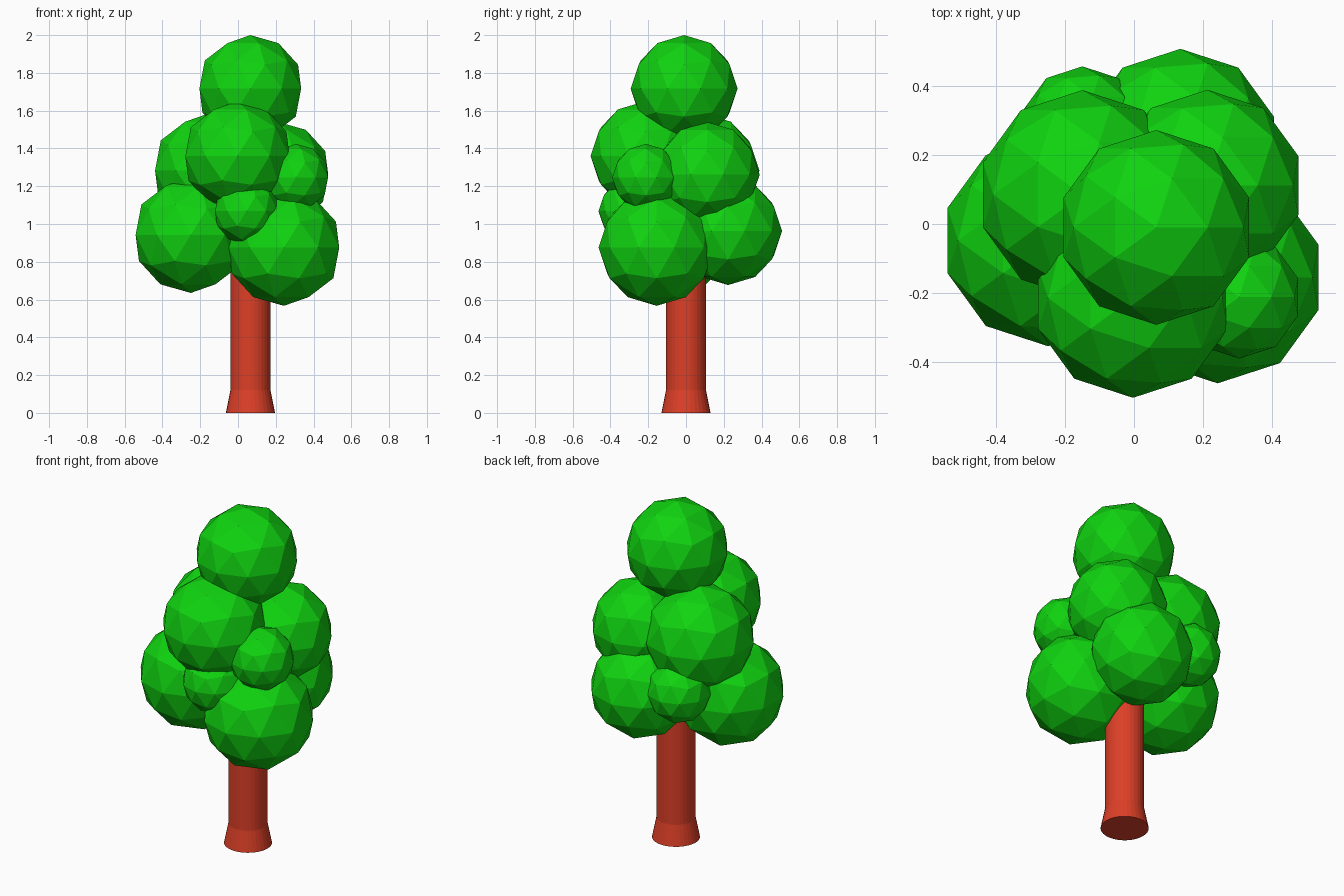
import bpy
import bmesh
from mathutils import Matrix

if "Cube" in bpy.data.objects:
    bpy.data.objects.remove(bpy.data.objects["Cube"])


def make_material(name, color):
    mat = bpy.data.materials.new(name)
    mat.diffuse_color = color
    mat.use_nodes = True
    mat.node_tree.nodes["Principled BSDF"].inputs["Base Color"].default_value = mat.diffuse_color
    return mat


def add_object(name, bm, mat, location):
    mesh = bpy.data.meshes.new(name)
    bm.to_mesh(mesh)
    bm.free()
    mesh.materials.append(mat)
    obj = bpy.data.objects.new(name, mesh)
    obj.location = location
    bpy.context.collection.objects.link(obj)
    return obj


bark = make_material("bark", (0.72, 0.05, 0.02, 1))
leaves = make_material("leaves", (0.005, 0.65, 0.005, 1))

# Trunk: 32-sided cylinder with a flared foot
FOOT_R, TRUNK_R, FOOT_H, TRUNK_H = 0.13, 0.106, 0.12, 1.3
bm = bmesh.new()
bmesh.ops.create_cone(bm, cap_ends=True, segments=32, radius1=FOOT_R,
                      radius2=TRUNK_R, depth=FOOT_H,
                      matrix=Matrix.Translation((0, 0, FOOT_H / 2)))
top = max(bm.faces, key=lambda f: f.calc_center_median().z)
extruded = bmesh.ops.extrude_discrete_faces(bm, faces=[top])["faces"][0]
bmesh.ops.translate(bm, verts=extruded.verts, vec=(0, 0, TRUNK_H - FOOT_H))
bmesh.ops.recalc_face_normals(bm, faces=bm.faces)
add_object("trunk", bm, bark, (0.066, 0, 0))

# Foliage: overlapping low-poly balls (x, y, z, radius)
foliage = {
    "foliage_top": (0.065, -0.01, 1.717, 0.283),
    "foliage_upper_front": (-0.003, -0.215, 1.36, 0.29),
    "foliage_upper_left": (-0.15, 0.085, 1.283, 0.304),
    "foliage_upper_right": (0.213, 0.112, 1.262, 0.278),
    "foliage_lower_left": (-0.25, -0.048, 0.942, 0.307),
    "foliage_lower_right": (0.243, -0.155, 0.875, 0.308),
    "foliage_lower_back": (0.135, 0.223, 0.963, 0.286),
    "foliage_small_front": (0.045, -0.288, 1.068, 0.175),
    "foliage_small_right": (0.306, -0.212, 1.245, 0.179),
    "foliage_small_back": (-0.15, 0.28, 1.035, 0.178),
}
for name, (x, y, z, r) in foliage.items():
    bm = bmesh.new()
    bmesh.ops.create_icosphere(bm, subdivisions=2, radius=r)
    add_object(name, bm, leaves, (x, y, z))
